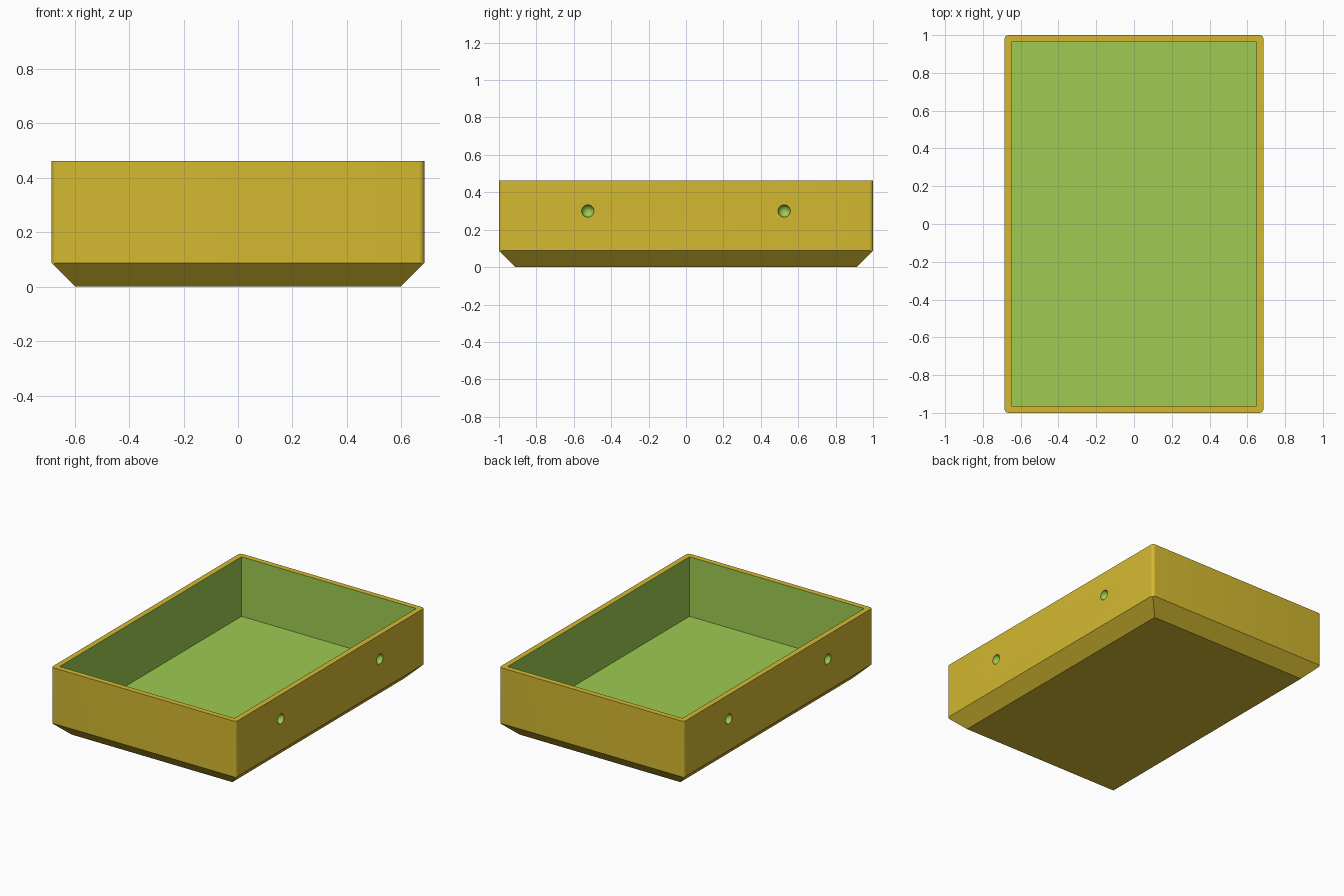
import bpy, bmesh, math
from mathutils import Vector

cube = bpy.data.objects.get("Cube")
if cube:
    bpy.data.objects.remove(cube, do_unlink=True)

HX, HY, TOP = 0.685, 1.0, 0.462      # outer half sizes and height
WALL, FLOOR = 0.037, 0.063           # wall thickness, floor height
CHAMFER, RADIUS, STEPS = 0.088, 0.02, 8


def material(name, color):
    m = bpy.data.materials.new(name)
    m.use_nodes = True
    m.diffuse_color = color
    m.node_tree.nodes["Principled BSDF"].inputs["Base Color"].default_value = color
    return m


MATS = [material("mustard yellow", (0.658, 0.485, 0.030, 1)),
        material("leaf green", (0.337, 0.597, 0.083, 1))]


def add_materials(obj, index):
    for m in MATS:
        obj.data.materials.append(m)
    for p in obj.data.polygons:
        p.material_index = index


# Outer body: rounded upright corners, chamfered underside with sharp mitres
bm = bmesh.new()
top, mid, base, foot = [], [], [], []
for c, (sx, sy) in enumerate([(1, 1), (-1, 1), (-1, -1), (1, -1)]):
    corner = bm.verts.new((sx * (HX - CHAMFER), sy * (HY - CHAMFER), 0))
    base.append(corner)
    for i in range(STEPS + 1):
        a = math.pi / 2 * (c + i / STEPS)
        x = sx * (HX - RADIUS) + RADIUS * math.cos(a)
        y = sy * (HY - RADIUS) + RADIUS * math.sin(a)
        z = CHAMFER - min(HX - abs(x), HY - abs(y))
        top.append(bm.verts.new((x, y, TOP)))
        mid.append(bm.verts.new((x, y, z)))
        foot.append(corner)
n = len(top)
for i in range(n):
    j = (i + 1) % n
    bm.faces.new((top[i], mid[i], mid[j], top[j]))
    lower = [mid[i], foot[i], mid[j]]
    if foot[j] != foot[i]:
        lower.insert(2, foot[j])
    bm.faces.new(lower)
bm.faces.new(top)
bm.faces.new(base)
bmesh.ops.recalc_face_normals(bm, faces=bm.faces)
mesh = bpy.data.meshes.new("tray")
bm.to_mesh(mesh)
bm.free()
tray = bpy.data.objects.new("tray", mesh)
bpy.context.collection.objects.link(tray)
add_materials(tray, 0)


def carve(cutter):
    """Cut the active primitive out of the tray, leaving green surfaces."""
    cutter.hide_render = True
    add_materials(cutter, 1)
    bpy.context.view_layer.objects.active = tray
    mod = tray.modifiers.new("carve", 'BOOLEAN')
    mod.operation = 'DIFFERENCE'
    mod.solver = 'EXACT'
    mod.object = cutter
    bpy.ops.object.modifier_apply(modifier=mod.name)
    bpy.data.objects.remove(cutter, do_unlink=True)


# Open cavity
bpy.ops.mesh.primitive_cube_add(size=2, location=(0, 0, FLOOR + 0.5))
cavity = bpy.context.object
cavity.name = "cavity_cutter"
cavity.scale = Vector((HX - WALL, HY - WALL, 0.5))
bpy.context.view_layer.update()
carve(cavity)

# Round dimples in both long sides
for sx in (-1, 1):
    for sy in (-1, 1):
        bpy.ops.mesh.primitive_uv_sphere_add(
            segments=24, ring_count=13, radius=0.033,
            location=(sx * HX, sy * 0.525, 0.30))
        dimple = bpy.context.object
        dimple.name = "dimple_cutter"
        carve(dimple)

# Smooth the rounded corners and dimples, keep the rest crisp
bpy.ops.object.select_all(action='DESELECT')
tray.select_set(True)
bpy.context.view_layer.objects.active = tray
bpy.ops.object.shade_smooth_by_angle(angle=math.radians(30))
